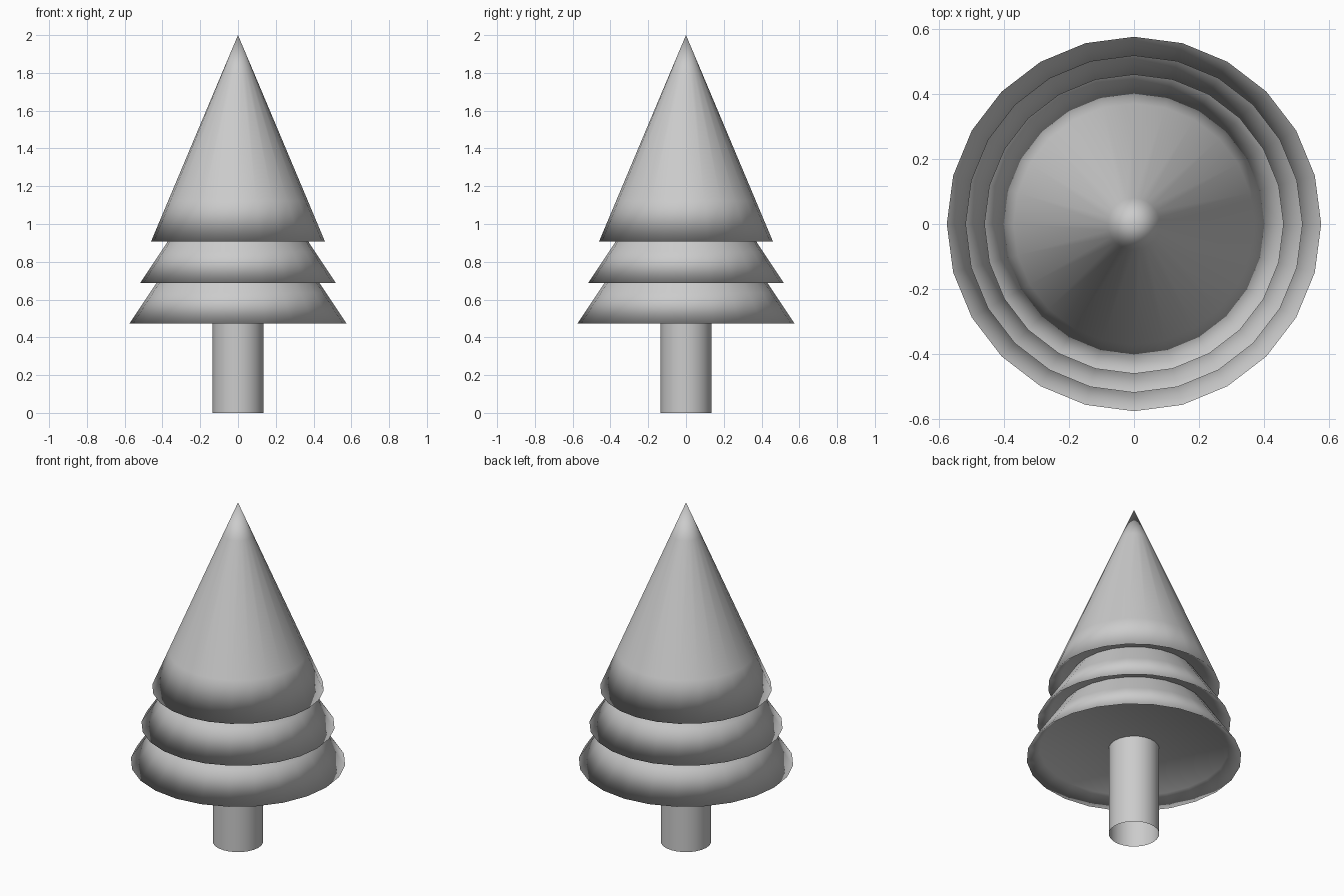
import bpy
import bmesh
from math import cos, sin, tau

default = bpy.data.objects.get("Cube")
if default:
    bpy.data.objects.remove(default)

SIDES = 24
RECESS = 0.055   # depth of the hollow under each ring of branches

grey = bpy.data.materials.new("plain_grey")
grey.use_nodes = True
grey.diffuse_color = (0.6, 0.6, 0.6, 1)
shader = next(n for n in grey.node_tree.nodes if n.type == 'BSDF_PRINCIPLED')
shader.inputs["Base Color"].default_value = grey.diffuse_color


def lathe(name, profile, cap_bottom=True):
    """Turn a bottom-to-top (radius, height) profile; radius 0 makes a tip."""
    bm = bmesh.new()
    rings = []
    for r, z in profile:
        count = SIDES if r else 1
        rings.append([bm.verts.new((r * cos(tau * i / SIDES), r * sin(tau * i / SIDES), z))
                      for i in range(count)])
    for low, high in zip(rings, rings[1:]):
        for i in range(SIDES):
            j = (i + 1) % SIDES
            if len(high) == 1:
                bm.faces.new((low[i], low[j], high[0]))
            else:
                bm.faces.new((low[i], low[j], high[j], high[i]))
    if cap_bottom:
        bm.faces.new(rings[0][::-1])
    for face in bm.faces:
        face.smooth = True
    mesh = bpy.data.meshes.new(name)
    bm.to_mesh(mesh)
    bm.free()
    mesh.materials.append(grey)
    obj = bpy.data.objects.new(name, mesh)
    bpy.context.collection.objects.link(obj)
    return obj


def branches(name, rim, base, upper):
    """Flared branches with a hollow underside and a thin lip."""
    lathe(name, [(rim - 0.07, base + RECESS), (rim, base)] + upper)


# Trunk: an open tube reaching up into the hollow
lathe("trunk", [(0.135, 0), (0.135, 0.472 + RECESS)], cap_bottom=False)

# Two flared skirts, each tucked into the hollow above
for name, rim, base in (("lower_branches", 0.575, 0.472), ("middle_branches", 0.518, 0.688)):
    branches(name, rim, base, [(rim - 0.11, base + 0.165), (rim - 0.183, base + 0.275)])

# Tall pointed top
branches("top_branches", 0.46, 0.908, [(0.37, 1.122), (0.08, 1.811), (0, 2)])
